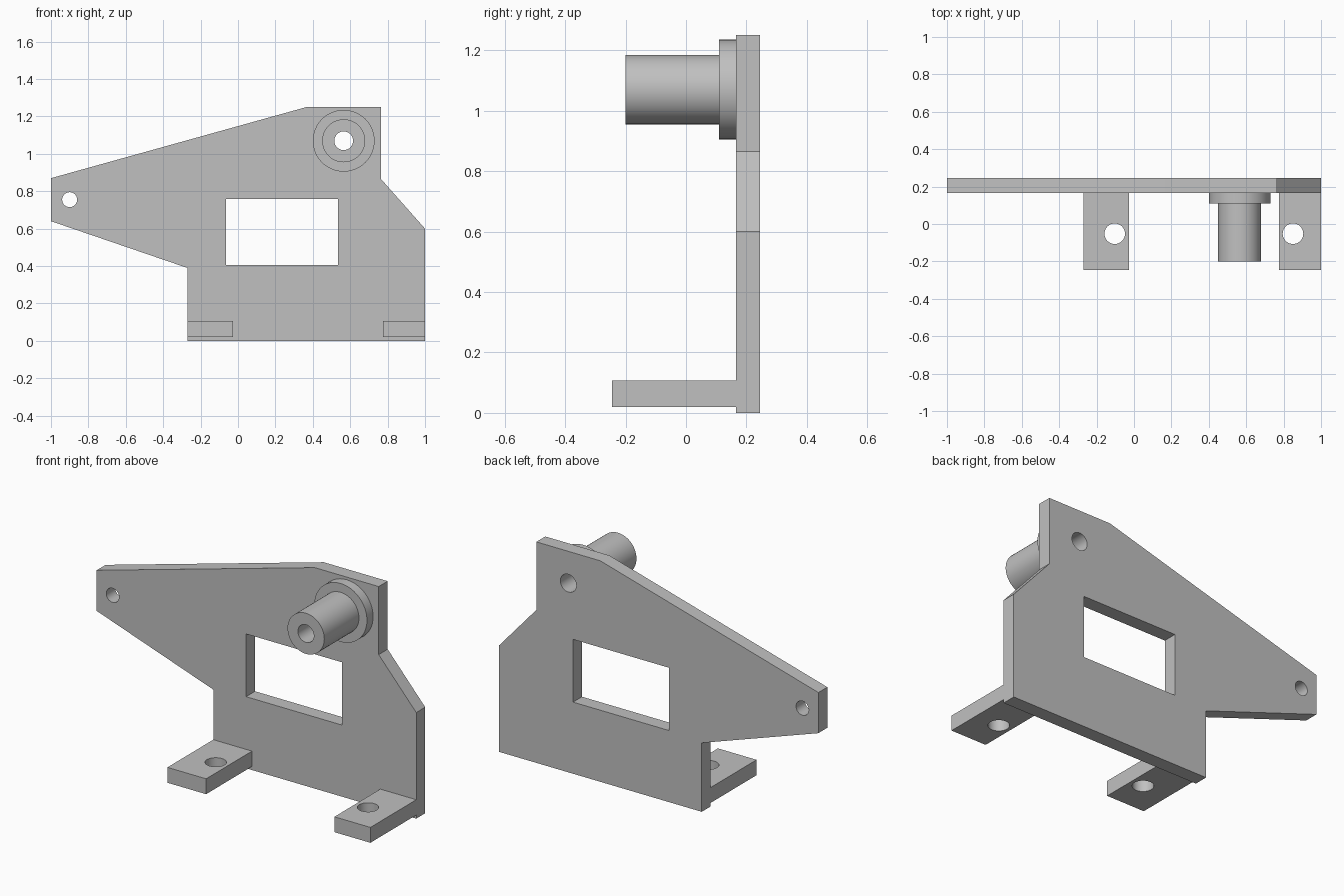
import bpy, bmesh, math
from mathutils import Matrix, Vector

cube = bpy.data.objects.get("Cube")
if cube:
    bpy.data.objects.remove(cube, do_unlink=True)

grey = bpy.data.materials.new("plain grey")
grey.use_nodes = True
colour = (0.53, 0.53, 0.53, 1)
grey.diffuse_color = colour
grey.node_tree.nodes["Principled BSDF"].inputs["Base Color"].default_value = colour


def circle(cx, cy, r, n=48):
    return [(cx + r * math.cos(2 * math.pi * i / n),
             cy + r * math.sin(2 * math.pi * i / n)) for i in range(n)]


def rect(x0, y0, x1, y1):
    return [(x0, y0), (x1, y0), (x1, y1), (x0, y1)]


def finish(bm, name):
    bmesh.ops.recalc_face_normals(bm, faces=bm.faces[:])
    mesh = bpy.data.meshes.new(name)
    bm.to_mesh(mesh)
    bm.free()
    mesh.materials.append(grey)
    obj = bpy.data.objects.new(name, mesh)
    bpy.context.collection.objects.link(obj)
    bpy.ops.object.select_all(action='DESELECT')
    obj.select_set(True)
    bpy.context.view_layer.objects.active = obj
    bpy.ops.object.shade_smooth_by_angle(angle=math.radians(30))
    return obj


def slab(name, loops, place, push):
    """Fill an outline with holes, place it, and extrude it by push."""
    bm = bmesh.new()
    for loop in loops:
        verts = [bm.verts.new((x, y, 0)) for x, y in loop]
        for a, b in zip(verts, verts[1:] + verts[:1]):
            bm.edges.new((a, b))
    bmesh.ops.triangle_fill(bm, use_beauty=True, use_dissolve=False,
                            edges=bm.edges[:], normal=(0, 0, 1))
    bm.transform(place)
    caps = bm.faces[:]
    new = bmesh.ops.extrude_face_region(bm, geom=caps, use_keep_orig=True)["geom"]
    bmesh.ops.translate(bm, vec=Vector(push),
                        verts=[v for v in new if isinstance(v, bmesh.types.BMVert)])
    return finish(bm, name)


PIN_X, PIN_Z, BORE = 0.565, 1.07, 0.05
PLATE_FRONT, PLATE_BACK = 0.165, 0.245

# Upright plate with window, arm hole and pin bore
outline = [(-1, 0.64), (-1, 0.87), (0.365, 1.25), (0.765, 1.25), (0.765, 0.865),
           (1, 0.6), (1, 0), (-0.27, 0), (-0.27, 0.39)]
upright = Matrix.Translation((0, PLATE_FRONT, 0)) @ Matrix.Rotation(math.pi / 2, 4, 'X')
slab("upright_plate",
     [outline, rect(-0.065, 0.405, 0.535, 0.76),
      circle(-0.9, 0.755, 0.04), circle(PIN_X, PIN_Z, BORE)],
     upright, (0, PLATE_BACK - PLATE_FRONT, 0))

# Two mounting feet with bolt holes
for name, x0, x1, hole_x in (("right_foot", -0.27, -0.028, -0.103),
                             ("left_foot", 0.775, 1.0, 0.85)):
    slab(name, [rect(x0, -0.245, x1, PLATE_FRONT), circle(hole_x, -0.052, 0.055)],
         Matrix.Translation((0, 0, 0.02)), (0, 0, 0.087))

# Hollow flanged pin, turned from a (radius, y) profile
profile = [(BORE, -0.2), (0.115, -0.2), (0.115, 0.11),
           (0.165, 0.11), (0.165, PLATE_FRONT), (BORE, PLATE_FRONT)]
bm = bmesh.new()
ring = [bm.verts.new((PIN_X + r, y, PIN_Z)) for r, y in profile]
edges = [bm.edges.new((a, b)) for a, b in zip(ring, ring[1:] + ring[:1])]
bmesh.ops.spin(bm, geom=ring + edges, cent=(PIN_X, 0, PIN_Z), axis=(0, 1, 0),
               angle=2 * math.pi, steps=48, use_merge=False)
bmesh.ops.remove_doubles(bm, verts=bm.verts[:], dist=0.0005)
finish(bm, "flanged_pin")
